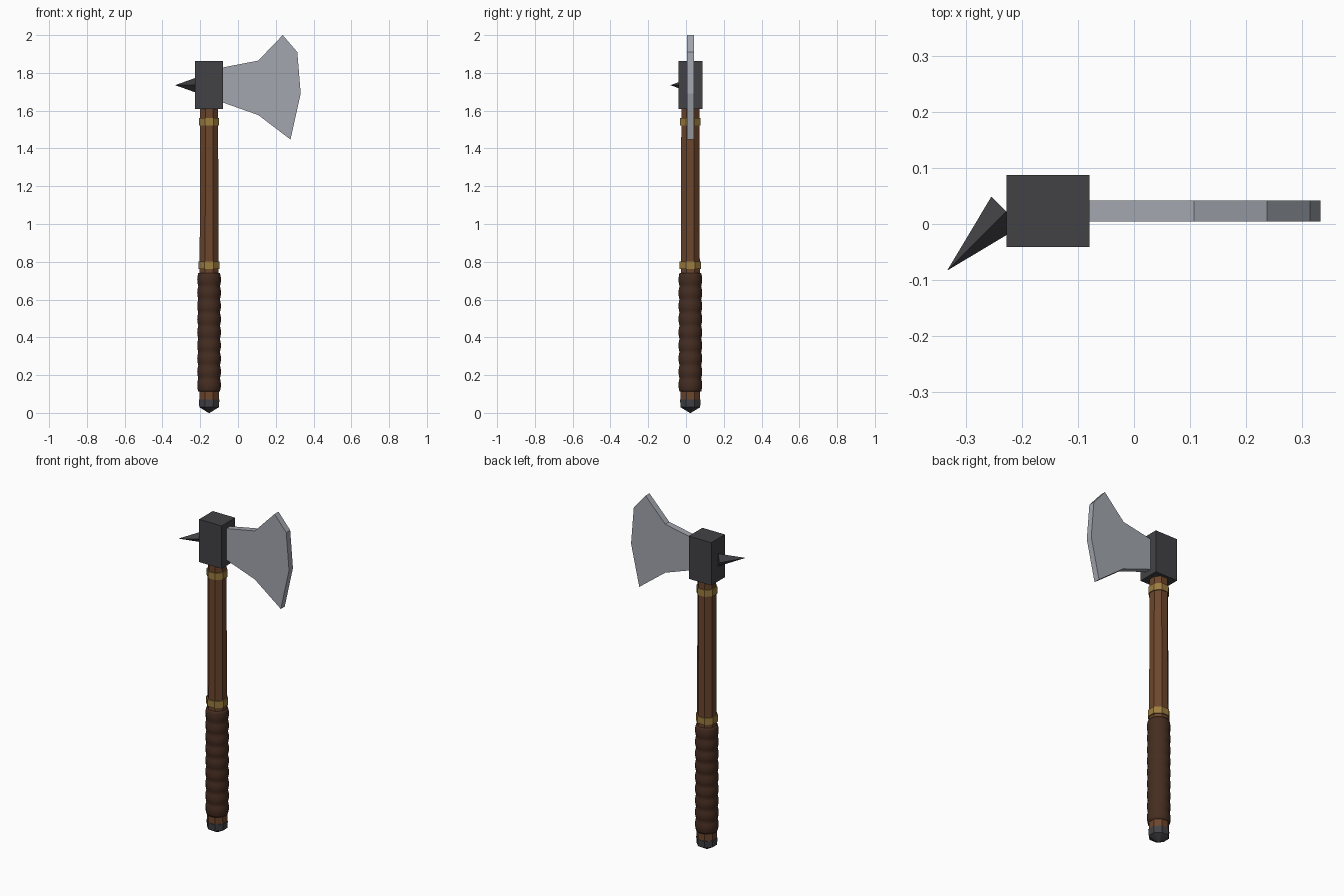
import bpy, bmesh, math
from mathutils import Vector, Matrix

if "Cube" in bpy.data.objects:
    bpy.data.objects.remove(bpy.data.objects["Cube"])

CX, CY = -0.153, 0.023  # handle axis


def material(name, rgb):
    m = bpy.data.materials.new(name)
    m.diffuse_color = (*rgb, 1)
    m.use_nodes = True
    m.node_tree.nodes["Principled BSDF"].inputs["Base Color"].default_value = m.diffuse_color
    return m


wood = material("wood", (0.15, 0.06, 0.025))
leather = material("leather", (0.06, 0.026, 0.015))
brass = material("brass", (0.33, 0.20, 0.05))
iron = material("iron", (0.055, 0.055, 0.062))
steel = material("steel", (0.36, 0.38, 0.42))


def finish(name, bm, mat, smooth=False):
    bmesh.ops.recalc_face_normals(bm, faces=bm.faces)
    for f in bm.faces:
        f.smooth = smooth
    me = bpy.data.meshes.new(name)
    bm.to_mesh(me)
    bm.free()
    me.materials.append(mat)
    ob = bpy.data.objects.new(name, me)
    bpy.context.collection.objects.link(ob)
    return ob


def lathe(name, profile, sides, mat, smooth=False):
    """Stack of rings (radius, z) around the handle axis, capped at both ends."""
    bm = bmesh.new()
    rings = []
    for r, z in profile:
        angles = [(i + 0.5) * 2 * math.pi / sides for i in range(sides)]
        rings.append([bm.verts.new((CX + r * math.cos(a), CY + r * math.sin(a), z)) for a in angles])
    for a, b in zip(rings, rings[1:]):
        for i in range(sides):
            j = (i + 1) % sides
            bm.faces.new((a[i], a[j], b[j], b[i]))
    bm.faces.new(rings[0])
    bm.faces.new(rings[-1])
    return finish(name, bm, mat, smooth)


# Wooden shaft, running up through the head
lathe("shaft", [(0.056, 0.06), (0.054, 0.78), (0.051, 1.861)], 8, wood)

# Pommel
lathe("pommel", [(0.059, 0.07), (0.056, 0.03), (0.003, 0.0)], 8, iron)

# Leather grip with rounded wraps
wraps, z0, z1 = 9, 0.113, 0.74
steps = wraps * 6
grip = [(0.0585 + 0.0055 * abs(math.sin(math.pi * wraps * k / steps)), z0 + (z1 - z0) * k / steps)
        for k in range(steps + 1)]
lathe("grip", grip, 16, leather, True)

# Brass bands
for name, r, lo, hi in (("lower_band", 0.061, 0.762, 0.802), ("upper_band", 0.058, 1.522, 1.562)):
    lathe(name, [(r, lo), (r, hi)], 8, brass)

# Head block
bm = bmesh.new()
bmesh.ops.create_cube(bm, size=1, matrix=Matrix.Translation((CX, CY, 1.735))
                      @ Matrix.Diagonal((0.148, 0.128, 0.254, 1)))
finish("head_block", bm, iron)

# Blade: flat outline given thickness
outline = [(-0.10, 1.825), (0.107, 1.865), (0.237, 2.0), (0.314, 1.91),
           (0.332, 1.69), (0.278, 1.447), (0.107, 1.577), (-0.10, 1.65)]
bm = bmesh.new()
face = bm.faces.new([bm.verts.new((x, CY - 0.0185, z)) for x, z in outline])
ext = bmesh.ops.extrude_face_region(bm, geom=[face])
bmesh.ops.translate(bm, vec=(0, 0.037, 0),
                    verts=[v for v in ext["geom"] if isinstance(v, bmesh.types.BMVert)])
finish("blade", bm, steel)

# Back spike: four-sided, turned 45 degrees
base, tip = Vector((-0.2275, 0.0225, 1.735)), Vector((-0.333, -0.083, 1.735))
side = Vector((1, -1, 0)).normalized() * 0.0375
up = Vector((0, 0, 0.0375))
bm = bmesh.new()
ring = [bm.verts.new(base + o) for o in (side, up, -side, -up)]
point = bm.verts.new(tip)
bm.faces.new(ring)
for i in range(4):
    bm.faces.new((ring[i], ring[(i + 1) % 4], point))
finish("back_spike", bm, iron)
